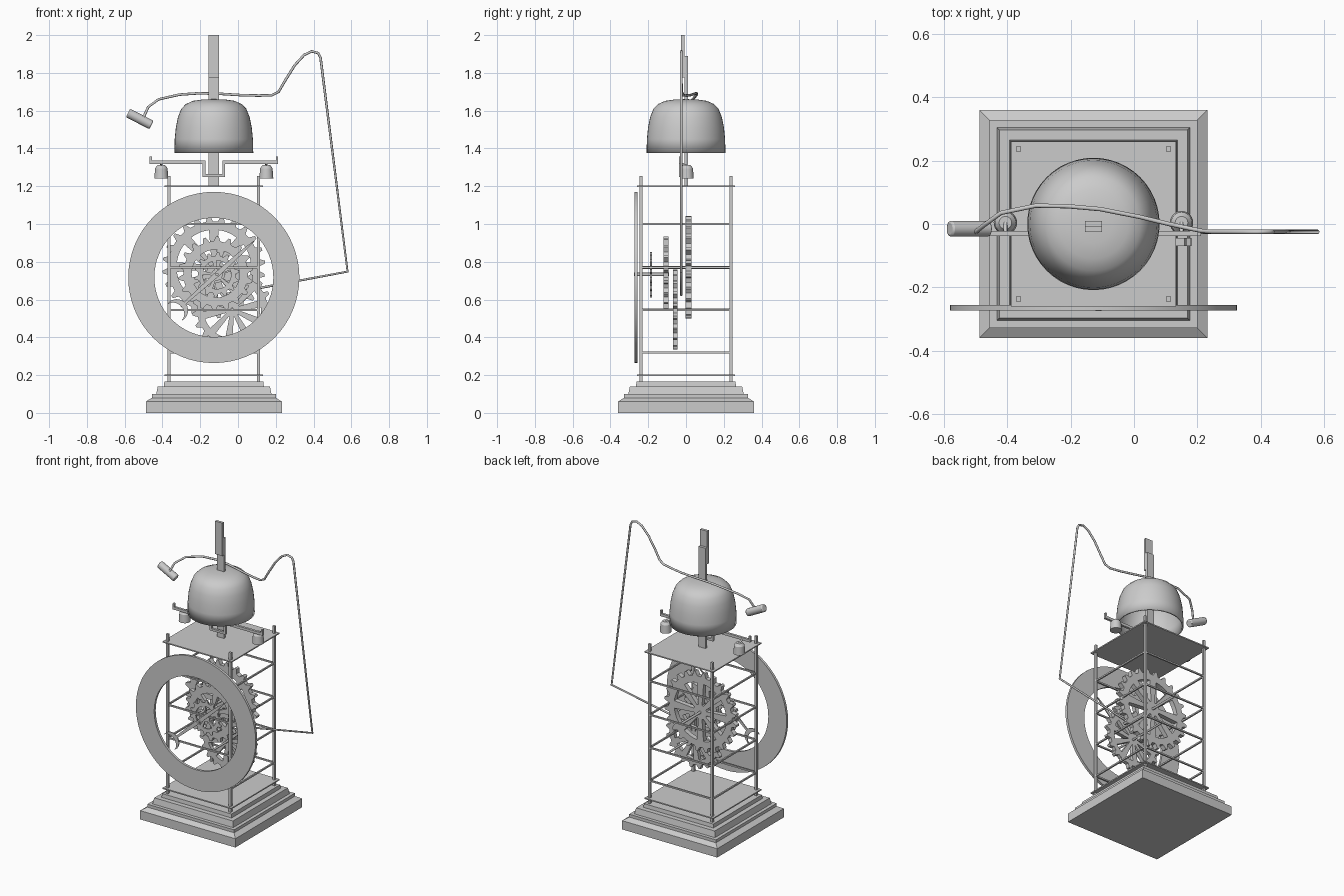
import bpy, bmesh, math
from mathutils import Vector

if "Cube" in bpy.data.objects:
    bpy.data.objects.remove(bpy.data.objects["Cube"])

CX = -0.128  # clock axis


def finish(bm, name, smooth=False):
    bmesh.ops.recalc_face_normals(bm, faces=bm.faces)
    me = bpy.data.meshes.new(name)
    bm.to_mesh(me)
    bm.free()
    ob = bpy.data.objects.new(name, me)
    bpy.context.collection.objects.link(ob)
    if smooth:
        bpy.context.view_layer.objects.active = ob
        ob.select_set(True)
        bpy.ops.object.shade_smooth_by_angle(angle=math.radians(35))
        ob.select_set(False)
    return ob


def add_box(bm, x0, x1, y0, y1, z0, z1):
    r = bmesh.ops.create_cube(bm, size=1)
    for v in r["verts"]:
        v.co = Vector((x0 + (v.co.x + .5) * (x1 - x0),
                       y0 + (v.co.y + .5) * (y1 - y0),
                       z0 + (v.co.z + .5) * (z1 - z0)))


def box(name, *b):
    bm = bmesh.new()
    add_box(bm, *b)
    return finish(bm, name)


def rod(name, a, b, r, r2=None, n=16):
    a, b = Vector(a), Vector(b)
    bm = bmesh.new()
    bmesh.ops.create_cone(bm, cap_ends=True, segments=n, radius1=r,
                          radius2=r if r2 is None else r2, depth=(b - a).length)
    q = Vector((0, 0, 1)).rotation_difference(b - a)
    for v in bm.verts:
        v.co = q @ v.co + (a + b) / 2
    return finish(bm, name, True)


def prism(bm, pts, y0, y1):
    """Extrude an x/z outline along y."""
    f = bm.faces.new([bm.verts.new((x, y0, z)) for x, z in pts])
    g = bmesh.ops.extrude_face_region(bm, geom=[f])["geom"]
    bmesh.ops.translate(bm, vec=(0, y1 - y0, 0),
                        verts=[v for v in g if isinstance(v, bmesh.types.BMVert)])


def add_ring(bm, cx, cz, radii, inner, y0, y1):
    """Annulus whose outer radius varies per step; makes rings and gear rims."""
    n, loops = len(radii), []
    for i, (r, off) in enumerate(radii):
        a = 2 * math.pi * (i + off) / n
        b = 2 * math.pi * i / n
        o = (cx + r * math.cos(a), cz + r * math.sin(a))
        p = (cx + inner * math.cos(b), cz + inner * math.sin(b))
        loops.append([bm.verts.new((q[0], y, q[1]))
                      for q, y in ((o, y0), (o, y1), (p, y1), (p, y0))])
    for i in range(n):
        s, t = loops[i], loops[(i + 1) % n]
        for k in range(4):
            m = (k + 1) % 4
            bm.faces.new((s[k], s[m], t[m], t[k]))


def gear(name, cx, cz, r, y0, y1, teeth, spokes, depth, rim, hub, turn=0.0):
    bm = bmesh.new()
    radii = [(r - depth, .3), (r, 0.1), (r, -.1), (r - depth, -.3)] * teeth
    inner = r - depth - rim
    add_ring(bm, cx, cz, radii, inner, y0, y1)
    add_ring(bm, cx, cz, [(hub, 0)] * 20, .008, y0, y1)
    for i in range(spokes):
        a = turn + 2 * math.pi * i / spokes
        c, s = math.cos(a), math.sin(a)
        w0, w1, l0, l1 = r * .05, r * .1, hub * .9, inner + rim * .4
        quad = [(l0, -w0), (l1, -w1), (l1, w1), (l0, w0)]
        prism(bm, [(cx + u * c - w * s, cz + u * s + w * c) for u, w in quad], y0, y1)
    return finish(bm, name)


# stepped square plinth
bm = bmesh.new()
prev = None
steps = [(.36, 0), (.36, .06), (.328, .08), (.328, .1), (.305, .1), (.297, .14),
         (.265, .14), (.262, .165)]
for h, z in steps:
    row = [bm.verts.new((CX + h * i, h * j, z)) for i, j in ((-1, -1), (1, -1), (1, 1), (-1, 1))]
    if prev:
        for k in range(4):
            bm.faces.new((prev[k], prev[(k + 1) % 4], row[(k + 1) % 4], row[k]))
    else:
        bm.faces.new(row)
    prev = row
bm.faces.new(prev)
finish(bm, "plinth")

# open frame: plates, posts and cross bars
for name, z in (("lower_plate", .196), ("top_plate", 1.197)):
    box(name, CX - .26, CX + .26, -.26, .26, z, z + .008)
bm = bmesh.new()
P, T = .237, .008
for i in (-1, 1):
    for j in (-1, 1):
        x, y = CX + i * P, j * P
        add_box(bm, x - T, x + T, y - T, y + T, .16, 1.255)
finish(bm, "corner_posts")
bm = bmesh.new()
for z in (.32, .545, .77, 1.0):
    for s in (-1, 1):
        add_box(bm, CX - P, CX + P, s * P - .005, s * P + .005, z - .005, z + .005)
        add_box(bm, CX + s * P - .005, CX + s * P + .005, -P, P, z - .005, z + .005)
finish(bm, "cross_bars")

# dial ring
bm = bmesh.new()
add_ring(bm, CX, .717, [(.453, 0)] * 64, .315, -.273, -.256)
finish(bm, "dial_ring", True)

# wheel train and arbors
gear("great_wheel", CX, .772, .272, -.002, .03, 24, 8, .03, .045, .05)
gear("strike_wheel", -.03, .547, .212, -.07, -.044, 20, 10, .025, .035, .04, .2)
gear("centre_wheel", -.118, .737, .198, -.118, -.092, 18, 6, .026, .045, .05, .3)
gear("small_wheel", -.112, .731, .12, -.19, -.18, 14, 5, .02, .025, .03, .5)
rod("great_arbor", (CX, -.237, .77), (CX, .237, .77), .008)
rod("strike_arbor", (-.03, -.237, .546), (-.03, .237, .546), .007)
rod("hand_arbor", (-.112, -.275, .733), (-.112, -.09, .733), .009)

# hand with pointed tip and crescent tail
bm = bmesh.new()
hx, hz, ang = -.112, .733, math.radians(42)


def hand_pt(u, w):
    c, s = math.cos(ang), math.sin(ang)
    return (hx + u * c - w * s, hz + u * s + w * c)


prism(bm, [hand_pt(u, w) for u, w in
           ((-.23, -.007), (0, -.014), (.18, -.009), (.28, 0), (.18, .009), (0, .014), (-.23, .007))],
      -.262, -.256)
out, inn = [], []
for k in range(13):
    t = math.radians(-105 + 210 * k / 12)
    out.append(hand_pt(-.285 + .06 * math.cos(t), .06 * math.sin(t)))
    q = math.radians(-90 + 180 * k / 12)
    inn.append(hand_pt(-.30 + .046 * math.cos(q), .056 * math.sin(q)))
prism(bm, out + inn[::-1], -.262, -.256)
finish(bm, "dial_hand")

# bell shell
bm = bmesh.new()
prof = [(.209, 1.375), (.207, 1.45), (.201, 1.51), (.19, 1.565), (.172, 1.61),
        (.148, 1.635), (.11, 1.652), (.06, 1.659), (0, 1.661)]
vs = [bm.verts.new((CX + r, 0, z)) for r, z in prof]
es = [bm.edges.new(p) for p in zip(vs, vs[1:])]
bmesh.ops.spin(bm, geom=vs + es, cent=(CX, 0, 0), axis=(0, 0, 1),
               angle=2 * math.pi, steps=48, use_merge=True)
bmesh.ops.remove_doubles(bm, verts=bm.verts, dist=.0005)
bell = finish(bm, "bell", True)
sol = bell.modifiers.new("thickness", "SOLIDIFY")
sol.thickness = .01
sol.offset = -1

# overlapping suspension straps through the bell
box("centre_strap", CX - .027, CX + .027, -.008, .01, 1.2, 1.89)
box("upper_strap", CX - .027, CX + .027, -.026, -.008, 1.775, 2.0)

# cranked balance bar with upturned ends
half = [(.06, 1.25), (.06, 1.318), (.34, 1.318), (.34, 1.358), (.328, 1.358),
        (.328, 1.336), (.045, 1.336), (.045, 1.265)]
bm = bmesh.new()
prism(bm, [(CX + x, z) for x, z in half] + [(CX - x, z) for x, z in reversed(half)], -.038, -.022)
finish(bm, "balance_bar")
for s, name in ((-1, "left_weight"), (1, "right_weight")):
    x = CX + s * .278
    rod(name, (x, .004, 1.24), (x, .004, 1.295), .037, .033, 24)
    rod(name + "_cap", (x, .004, 1.295), (x, .004, 1.312), .033, .02, 24)
    rod(name + "_hook", (x, .004, 1.308), (x, -.03, 1.322), .006)

# bell hammer on bent wire
path = [(-.5, -.025, 1.565), (-.475, -.005, 1.62), (-.42, .035, 1.66), (-.31, .058, 1.685),
        (-.21, .056, 1.692), (-.107, .047, 1.69), (.02, .022, 1.682), (.11, 0, 1.68),
        (.18, -.015, 1.682), (.215, -.022, 1.7), (.25, -.025, 1.76), (.3, -.025, 1.84),
        (.35, -.025, 1.895), (.39, -.025, 1.914), (.425, -.025, 1.905), (.437, -.025, 1.88),
        (.58, -.025, .748), (-.08, -.025, .625)]
cu = bpy.data.curves.new("hammer_wire", "CURVE")
cu.dimensions = "3D"
cu.bevel_depth = .007
cu.bevel_resolution = 2
cu.use_fill_caps = True
sp = cu.splines.new("POLY")
sp.points.add(len(path) - 1)
for p, c in zip(sp.points, path):
    p.co = (*c, 1)
bpy.context.collection.objects.link(bpy.data.objects.new("hammer_wire", cu))
head = rod("hammer_head", (-.582, -.015, 1.588), (-.458, -.015, 1.524), .025, n=24)
bev = head.modifiers.new("rounded_rim", "BEVEL")
bev.width = .006
bev.segments = 2
